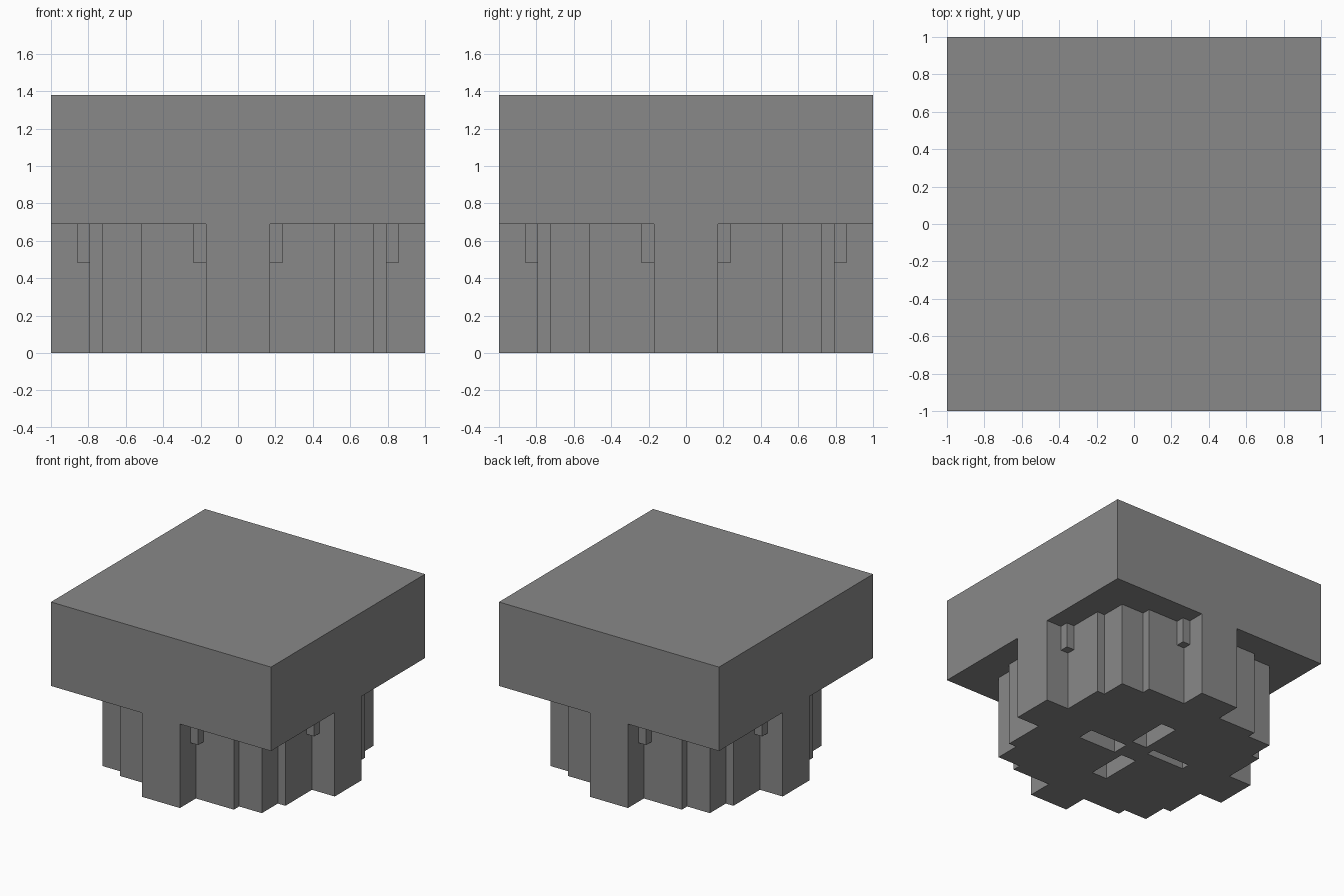
import bpy
import bmesh
import math
from mathutils import Matrix, Vector

cube = bpy.data.objects.get("Cube")
if cube:
    bpy.data.objects.remove(cube, do_unlink=True)

U = 2 / 29            # grid unit
HALF = 14.5           # half width in grid units
BASE_H, TOP_H, LUG_Z = 10, 20, 7

grey = bpy.data.materials.new("plain_grey")
grey.use_nodes = True
colour = (0.25, 0.25, 0.25, 1)
grey.diffuse_color = colour
grey.node_tree.nodes["Principled BSDF"].inputs["Base Color"].default_value = colour


def add_box(bm, lo, hi, turn=None):
    """Box between two corners in grid units, optionally transformed."""
    lo, hi = Vector(lo) * U, Vector(hi) * U
    mat = Matrix.Translation((lo + hi) / 2) @ Matrix.Diagonal((*(hi - lo), 1))
    bmesh.ops.create_cube(bm, size=1, matrix=(turn or Matrix()) @ mat)


def finish(bm, name):
    bmesh.ops.recalc_face_normals(bm, faces=bm.faces)
    mesh = bpy.data.meshes.new(name)
    bm.to_mesh(mesh)
    bm.free()
    mesh.materials.append(grey)
    obj = bpy.data.objects.new(name, mesh)
    bpy.context.collection.objects.link(obj)
    return obj


def combine(target, other, operation):
    """Merge or cut another object, then remove it."""
    mod = target.modifiers.new(operation.lower(), "BOOLEAN")
    mod.operation = operation
    mod.solver = "EXACT"
    mod.object = other
    bpy.context.view_layer.objects.active = target
    bpy.ops.object.modifier_apply(modifier=mod.name)
    bpy.data.objects.remove(other, do_unlink=True)


quarter_turns = [Matrix.Rotation(i * math.pi / 2, 4, "Z") for i in range(4)]

# Stepped cross-shaped pedestal, one corner repeated around the axis
corner = [(HALF, 2.5), (11.5, 2.5), (11.5, 7.5), (10.5, 7.5), (10.5, 10.5),
          (7.5, 10.5), (7.5, 11.5), (2.5, 11.5), (2.5, HALF)]
bm = bmesh.new()
outline = [bm.verts.new(turn @ Vector((x * U, y * U, 0)))
           for turn in quarter_turns for x, y in corner]
floor = bm.faces.new(outline)
walls = bmesh.ops.extrude_face_region(bm, geom=[floor])["geom"]
bmesh.ops.translate(bm, vec=(0, 0, (BASE_H + 1) * U),
                    verts=[g for g in walls if isinstance(g, bmesh.types.BMVert)])
body = finish(bm, "block_on_pedestal")

# Solid square block on top
bm = bmesh.new()
add_box(bm, (-HALF, -HALF, BASE_H), (HALF, HALF, TOP_H))
combine(body, finish(bm, "top_block"), "UNION")

# Small lugs in the corners between arms and pedestal
bm = bmesh.new()
for turn in quarter_turns:
    for side in (1, -1):
        flip = Matrix.Diagonal((side, 1, 1, 1))
        add_box(bm, (1.5, 10.5, LUG_Z), (3.5, 12.5, BASE_H + 1), turn @ flip)
combine(body, finish(bm, "corner_lugs"), "UNION")

# Four pinwheel sockets in the underside
bm = bmesh.new()
add_box(bm, (1.5, -1.5, -1), (6.5, 0.5, BASE_H))
add_box(bm, (-0.5, 1.5, -1), (1.5, 6.5, BASE_H))
add_box(bm, (-6.5, 0.5, -1), (-1.5, 1.5, BASE_H))
add_box(bm, (-1.5, -6.5, -1), (0.5, -1.5, BASE_H))
combine(body, finish(bm, "socket_cutter"), "DIFFERENCE")

# Merge coplanar faces
clean = body.modifiers.new("clean", "DECIMATE")
clean.decimate_type = "DISSOLVE"
clean.angle_limit = math.radians(1)
